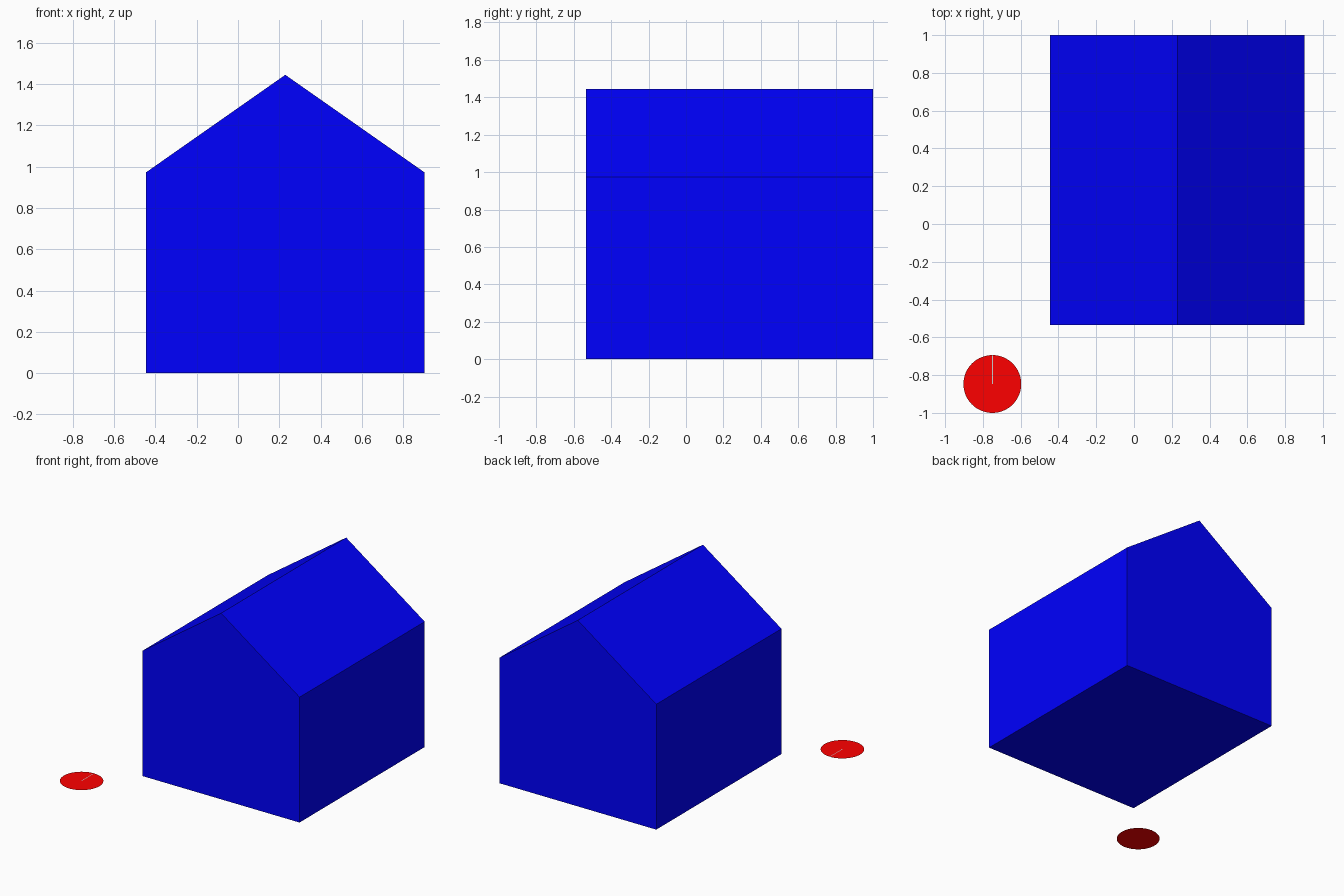
import bpy, bmesh

if "Cube" in bpy.data.objects:
    bpy.data.objects.remove(bpy.data.objects["Cube"])


def material(name, color):
    mat = bpy.data.materials.new(name)
    mat.diffuse_color = color
    mat.use_nodes = True
    mat.node_tree.nodes["Principled BSDF"].inputs["Base Color"].default_value = mat.diffuse_color
    return mat


def add_object(name, bm, mat=None):
    mesh = bpy.data.meshes.new(name)
    bm.to_mesh(mesh)
    bm.free()
    if mat:
        mesh.materials.append(mat)
    obj = bpy.data.objects.new(name, mesh)
    bpy.context.collection.objects.link(obj)
    return obj


blue = material("blue", (0, 0, 1, 1))
red = material("red", (1, 0, 0, 1))

# House: gable profile extruded from front to back
left, right, front, back = -0.445, 0.903, -0.535, 1.0
eaves, ridge = 0.973, 1.445
profile = [(left, 0), (right, 0), (right, eaves),
           ((left + right) / 2, ridge), (left, eaves)]
bm = bmesh.new()
gable = bm.faces.new([bm.verts.new((x, front, z)) for x, z in profile])
ext = bmesh.ops.extrude_face_region(bm, geom=[gable], use_keep_orig=True)
new_verts = [g for g in ext["geom"] if isinstance(g, bmesh.types.BMVert)]
bmesh.ops.translate(bm, verts=new_verts, vec=(0, back - front, 0))
bmesh.ops.recalc_face_normals(bm, faces=bm.faces)
add_object("house", bm, blue)

# Flat round disc on the ground, off the front left corner
cx, cy, radius = -0.75, -0.847, 0.153
bm = bmesh.new()
bmesh.ops.create_circle(bm, cap_ends=True, segments=64, radius=radius)
bmesh.ops.recalc_face_normals(bm, faces=bm.faces)
for f in bm.faces:
    f.normal_update()
    if f.normal.z < 0:
        f.normal_flip()
disc = add_object("disc", bm, red)
disc.location = (cx, cy, 0)

# Thin pale line from the disc centre toward the house side
bm = bmesh.new()
w = 0.0025
bm.faces.new([bm.verts.new(p) for p in
              ((-w, 0, 0), (w, 0, 0), (w, radius, 0), (-w, radius, 0))])
line = add_object("disc_line", bm)
line.location = (cx, cy, 0.001)
